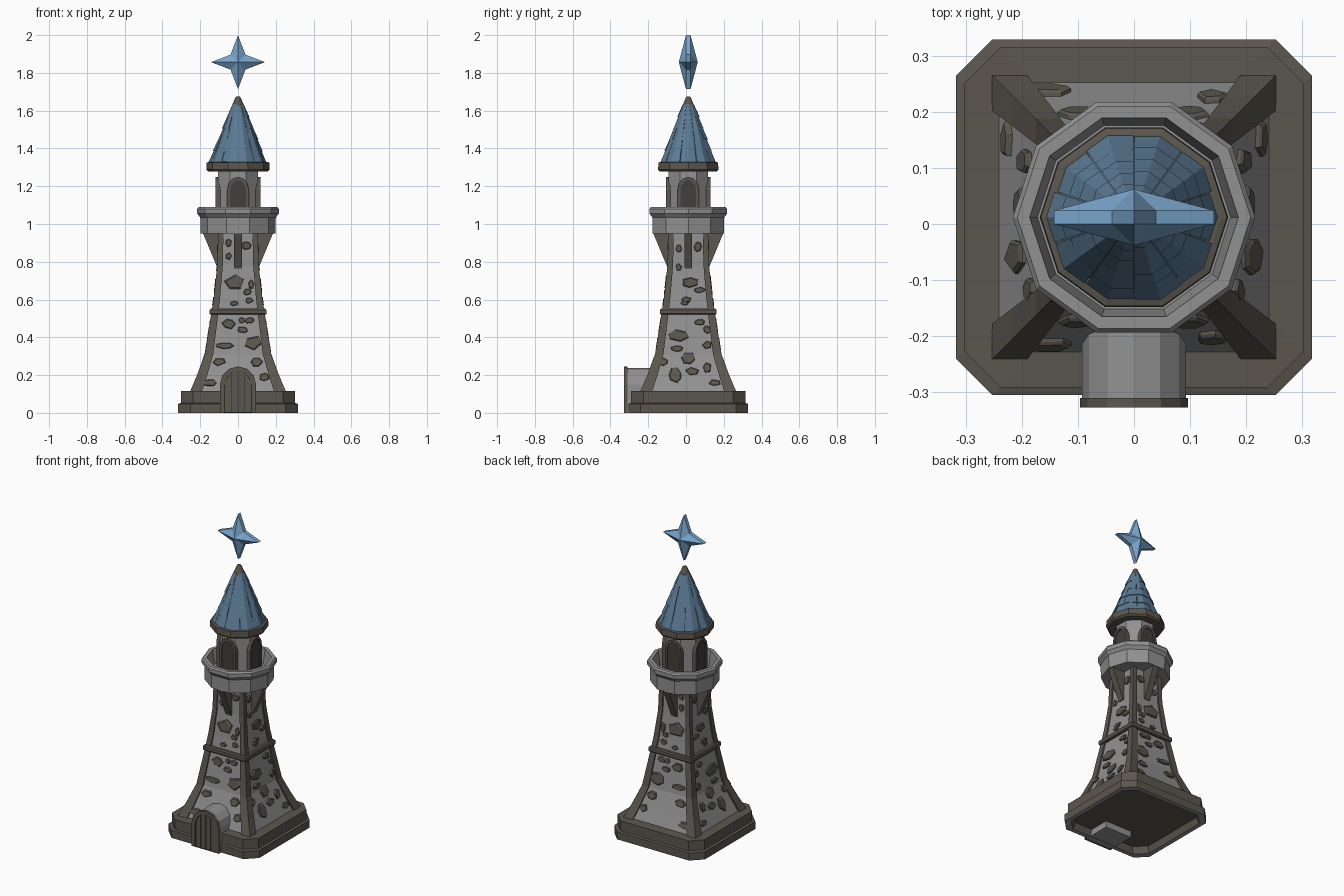
import bpy, bmesh, math, random
from math import sin, cos, pi, radians

if "Cube" in bpy.data.objects:
    bpy.data.objects.remove(bpy.data.objects["Cube"])

random.seed(4)
CY = 0.012  # tower axis offset so the porch and base are centred together


def material(name, rgb):
    m = bpy.data.materials.new(name)
    m.diffuse_color = (*rgb, 1)
    m.use_nodes = True
    m.node_tree.nodes["Principled BSDF"].inputs["Base Color"].default_value = m.diffuse_color
    return m


STONE = material("light stone", (0.285, 0.285, 0.285))
BROWN = material("dark brown stone", (0.105, 0.094, 0.077))
DARK = material("window shadow brown", (0.055, 0.049, 0.043))
ROOF = material("slate blue", (0.105, 0.195, 0.295))
STAR = material("bright blue", (0.19, 0.375, 0.60))


def build(name, parts, mats, rule=None):
    """parts: list of (verts, faces); rule picks a material from a face."""
    bm = bmesh.new()
    for verts, faces in parts:
        vs = [bm.verts.new((x, y + CY, z)) for x, y, z in verts]
        for f in faces:
            bm.faces.new([vs[i] for i in f])
    bmesh.ops.recalc_face_normals(bm, faces=bm.faces[:])
    if rule:
        for f in bm.faces:
            f.material_index = rule(f)
    me = bpy.data.meshes.new(name)
    bm.to_mesh(me)
    bm.free()
    for m in mats:
        me.materials.append(m)
    ob = bpy.data.objects.new(name, me)
    bpy.context.collection.objects.link(ob)
    return ob


def loft(rings, caps=True, loop=False):
    n = len(rings[0])
    verts = [p for r in rings for p in r]
    faces = []
    m = len(rings)
    for k in range(m if loop else m - 1):
        a, b = k * n, ((k + 1) % m) * n
        faces += [(a + i, a + (i + 1) % n, b + (i + 1) % n, b + i) for i in range(n)]
    if caps and not loop:
        faces += [tuple(range(n)), tuple(range((m - 1) * n, m * n))]
    return verts, faces


def polygon(n, r, z, phase=0.0):
    return [(r * cos(phase + 2 * pi * i / n), r * sin(phase + 2 * pi * i / n), z) for i in range(n)]


def chamfered(h, z, c=0.065):
    k = h - c
    return [(h, -k, z), (h, k, z), (k, h, z), (-k, h, z), (-h, k, z), (-h, -k, z), (-k, -h, z), (k, -h, z)]


def square(h, z):
    return [(h, -h, z), (h, h, z), (-h, h, z), (-h, -h, z)]


def side(u, d, z, k):
    """Point on side k (0 front, 1 right, 2 back, 3 left): u across, d outward."""
    x, y = u, -d
    for _ in range(k):
        x, y = -y, x
    return (x, y, z)


def arch(w, z0, spring, top, n=6):
    arc = [(w * cos(pi * i / n), spring + (top - spring) * sin(pi * i / n)) for i in range(n + 1)]
    return [(w, z0)] + arc + [(-w, z0)]


def prism(pts, d0, d1, k=0):
    return loft([[side(u, d, z, k) for u, z in pts] for d in (d0, d1)])


def arch_frame(outer, inner, d0, d1, k=0):
    order = [(outer, d0), (outer, d1), (inner, d1), (inner, d0)]
    return loft([[side(u, d, z, k) for u, z in pts] for pts, d in order], loop=True)


# Wall profile: height -> half width
PROFILE = [(0.10, 0.247), (0.20, 0.206), (0.31, 0.166), (0.53, 0.132), (0.62, 0.119), (0.78, 0.102), (0.96, 0.097)]


def half(z):
    for (z0, h0), (z1, h1) in zip(PROFILE, PROFILE[1:]):
        if z <= z1:
            return h0 + (h1 - h0) * (z - z0) / (z1 - z0)
    return PROFILE[-1][1]


# Stepped base with a recessed underside
base = loft([chamfered(0.277, 0.04), chamfered(0.29, 0.0), chamfered(0.317, 0.0), chamfered(0.317, 0.048),
             chamfered(0.303, 0.052), chamfered(0.303, 0.115), chamfered(0.22, 0.117)])
build("stepped_base", [base], [BROWN, STONE],
      lambda f: 1 if f.calc_center_median().z < 0.03 and f.normal.z < -0.9 else 0)

# Tapering square tower, corner pillars and middle band
build("tower_wall", [loft([square(h, z) for z, h in PROFILE])], [STONE])
pillars = []
for sx in (-1, 1):
    for sy in (-1, 1):
        rings = []
        for z, h in PROFILE:
            a, b = h + 0.005 + h * 0.03, h * 0.79
            rings.append([(sx * p, sy * q, z) for p, q in ((a, a), (b, a), (b, b), (a, b))])
        pillars.append(loft(rings))
build("corner_pillars", pillars, [BROWN])
build("middle_band", [loft([square(h, z) for h, z in ((0.146, 0.52), (0.15, 0.525), (0.15, 0.545), (0.144, 0.552))])],
      [BROWN])

# Irregular stones set into the walls: (across, height, width, tall)
FRONT = [(-.05, .47, .07, .05), (.02, .49, .03, .03), (.06, .49, .05, .03), (.025, .44, .05, .03),
         (-.07, .355, .09, .03), (.08, .37, .09, .07), (-.1, .27, .07, .04), (.1, .27, .06, .045),
         (-.155, .16, .08, .035), (.14, .19, .05, .04), (-.02, .69, .10, .08), (.05, .64, .04, .03),
         (.07, .68, .03, .05), (-.02, .58, .04, .025), (.06, .595, .04, .03), (.045, .885, .05, .04),
         (-.05, .83, .03, .04), (-.05, .90, .03, .04)]
RIGHT = [(-.05, .41, .11, .06), (.06, .48, .05, .03), (.1, .44, .04, .04), (.1, .36, .05, .04), (0, .29, .07, .06),
         (-.07, .2, .06, .08), (-.06, .34, .06, .03), (.02, .22, .07, .04), (.1, .24, .04, .05),
         (-.13, .27, .04, .04), (.14, .16, .06, .03), (.01, .69, .08, .05), (.06, .65, .06, .03),
         (-.01, .6, .05, .03), (-.05, .77, .03, .04), (-.02, .58, .04, .02), (.05, .88, .04, .05), (-.05, .87, .03, .04)]
stones = []
for k in range(4):
    for u, z, w, t in (RIGHT if k % 2 else FRONT):
        u = -u if k > 1 else u
        n = random.choice((5, 6, 6, 7))
        ph = random.uniform(0, pi)
        shape = [(cos(ph + 2 * pi * i / n + random.uniform(-.2, .2)),
                  sin(ph + 2 * pi * i / n + random.uniform(-.2, .2))) for i in range(n)]
        rings = []
        for s, out in ((1.0, -0.006), (1.0, 0.006), (0.82, 0.011)):
            ring = []
            for a, b in shape:
                zz = max(0.11, z + b * t * s * 0.55)
                ring.append(side(u + a * w * s * 0.55, half(zz) + out, zz, k))
            rings.append(ring)
        stones.append(loft(rings))
build("wall_stones", stones, [BROWN])

# Door porch, arched frame and planks
build("porch", [prism(arch(0.093, 0.001, 0.15, 0.238), 0.15, 0.329)], [STONE])
build("door_frame", [arch_frame(arch(0.096, 0.0, 0.15, 0.246), arch(0.072, 0.0, 0.14, 0.22), 0.322, 0.339)], [BROWN])
build("door_gaps", [prism(arch(0.073, 0.001, 0.14, 0.221), 0.325, 0.3295)], [DARK])
planks = []
for i in range(4):
    x0, x1 = -0.07 + i * 0.035 + 0.002, -0.07 + (i + 1) * 0.035 - 0.002
    top = [0.14 + 0.08 * math.sqrt(max(0, 1 - (x / 0.072) ** 2)) for x in (x0, x1)]
    planks.append(prism([(x0, 0.002), (x1, 0.002), (x1, top[1]), (x0, top[0])], 0.325, 0.332 + 0.002 * (i % 2)))
build("door_planks", planks, [BROWN])

# Brackets beneath the balcony
bracket = [(0.085, 0.765), (0.108, 0.765), (0.185, 0.95), (0.085, 0.955)]
build("balcony_brackets", [loft([[side(u, d, z, k) for d, z in bracket] for u in (-0.02, 0.02)]) for k in range(4)],
      [BROWN])

# Ten-sided balcony with parapet
prof = [(0.06, 0.95), (0.198, 0.95), (0.2, 1.035), (0.216, 1.055), (0.216, 1.08), (0.208, 1.09), (0.186, 1.09),
        (0.172, 1.0), (0.05, 1.0)]
build("balcony", [loft([polygon(10, r, z) for r, z in prof])], [STONE])

# Lantern room with four arched windows
R8 = 0.107 / cos(pi / 8)
build("lantern_room", [loft([polygon(8, R8 * s, z, pi / 8) for s, z in ((1.05, 0.995), (1, 1.06), (0.98, 1.29))])],
      [STONE])
out, inn = arch(0.057, 1.0, 1.18, 1.25), arch(0.042, 1.0, 1.175, 1.233)
build("window_frames", [arch_frame(out, inn, 0.088, 0.119, k) for k in range(4)], [BROWN])
build("window_panes", [prism(inn, 0.09, 0.1125, k) for k in range(4)], [DARK])

# Eave ring
eave = [(0.10, 1.278), (0.158, 1.278), (0.168, 1.288), (0.166, 1.325), (0.155, 1.328)]
build("roof_eave", [loft([polygon(10, r, z) for r, z in eave])], [BROWN])

# Roof core and five rows of bent shingles
build("roof_core", [loft([polygon(10, r, z) for r, z in ((0.143, 1.322), (0.025, 1.63))])], [ROOF])
shingles = []
for row in range(5):
    z0, z1 = 1.325 + row * 0.06, 1.325 + (row + 1) * 0.06 + 0.008
    r0, r1 = 0.154 - row * 0.0235, 0.154 - (row + 1) * 0.0235 - 0.006
    for i in range(10):
        dz, dr = random.uniform(-0.004, 0.008), random.uniform(-0.004, 0.003)
        mid = radians(36 * i)
        gap = radians(0.5)
        rings = []
        for ang, flat in ((mid - pi / 10 + gap, cos(pi / 10)), (mid, 1), (mid + pi / 10 - gap, cos(pi / 10))):
            tilt = dz * (1 if ang < mid else 0.4)
            prof = [(r0 + dr - 0.016, z0 + tilt), (r0 + dr, z0 + tilt), (r1 + dr * 0.5, z1), (r1 - 0.012, z1)]
            rings.append([(r * flat * cos(ang), r * flat * sin(ang), z) for r, z in prof])
        shingles.append(loft(rings))
build("roof_shingles", shingles, [ROOF])

# Roof tip
build("roof_tip", [loft([polygon(10, r, z) for r, z in ((0.03, 1.615), (0.034, 1.622), (0.013, 1.672), (0.007, 1.676))])],
      [BROWN])

# Floating four-pointed star
ring = [((0.143 if i % 2 == 0 else 0.056) * cos(pi * i / 4), (0.143 if i % 2 == 0 else 0.056) * sin(pi * i / 4))
        for i in range(8)]
verts = [(x, y, 1.857 + z) for y in (-0.012, 0.012) for x, z in ring] + [(0, -0.05, 1.857), (0, 0.05, 1.857)]
faces = []
for i in range(8):
    j = (i + 1) % 8
    faces += [(i, j, 8 + j, 8 + i), (i, j, 16), (8 + i, 8 + j, 17)]
build("floating_star", [(verts, faces)], [STAR])
